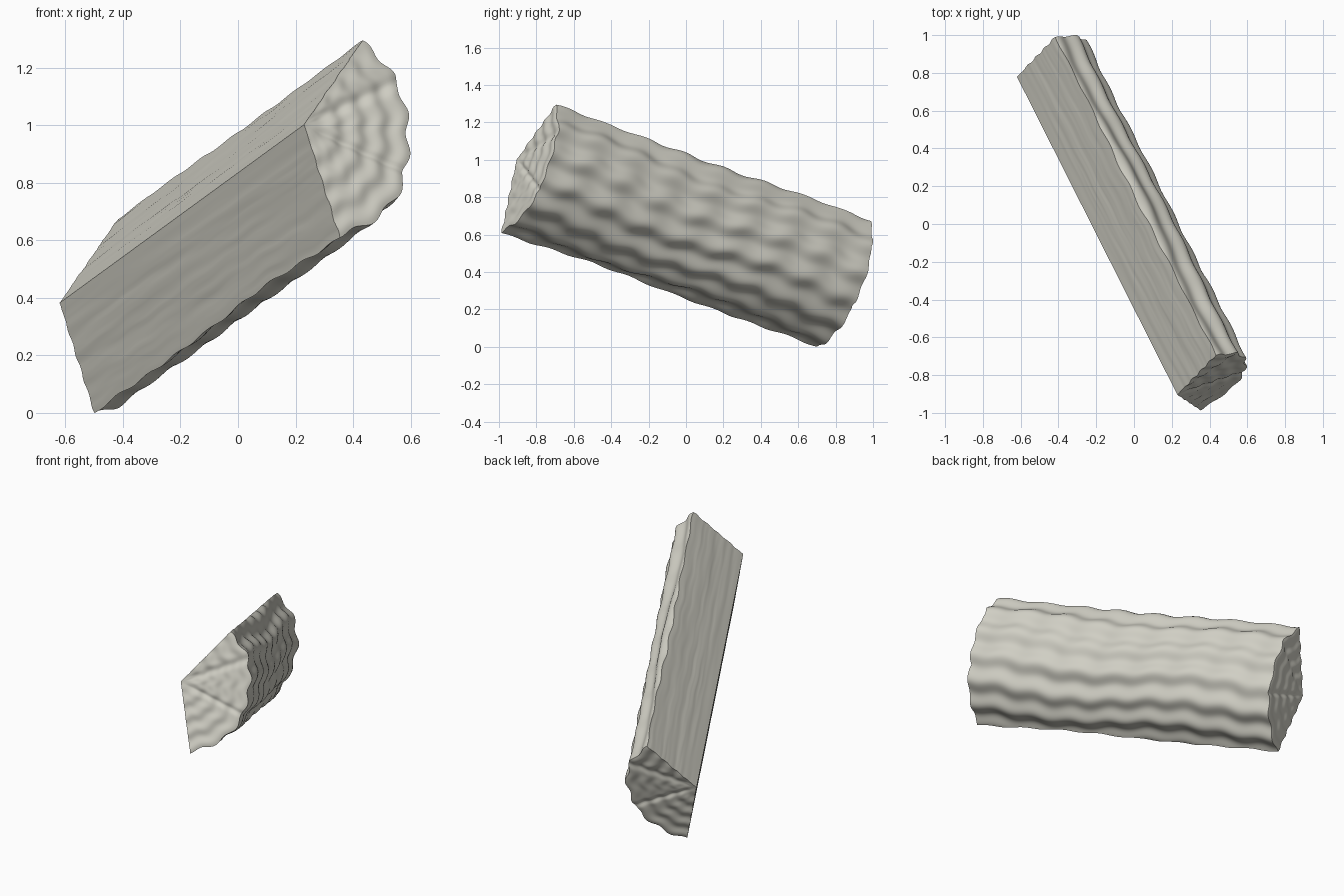
import bpy, bmesh, math
from mathutils import Vector, noise

if "Cube" in bpy.data.objects:
    bpy.data.objects.remove(bpy.data.objects["Cube"])

# Log frame: split edge start, long axis, and the two directions of the wedge section
START = Vector((0.23, -0.905, 1.02))
AXIS = Vector((-0.85, 1.685, -0.62))
A = AXIS.normalized()
U = Vector((0.2, 0.215, 0.29))
U = (U - A * U.dot(A)).normalized()
W = Vector((0.125, -0.085, -0.39))
V = (W - A * W.dot(A) - U * W.dot(U)).normalized()
SPREAD = math.radians(128)
RADIUS = 0.408

wood = bpy.data.materials.new("pale_wood")
wood.diffuse_color = (0.64, 0.63, 0.56, 1)
wood.use_nodes = True
wood.node_tree.nodes["Principled BSDF"].inputs["Base Color"].default_value = wood.diffuse_color


def bark_radius(ang, s):
    """Radius with long wavering ridges."""
    drift = 0.10 * math.sin(s * 9 + ang) + 0.035 * math.sin(s * 50 + ang * 2)
    ridge = math.cos(2 * math.pi * (math.degrees(ang + drift * 0.6) - 46) / 21.3)
    slow = noise.noise(Vector((ang * 2.5, s * 3, 1.7)))
    ripple = math.sin(s * 50 + ang * 4)
    return RADIUS + 0.010 * ridge + 0.010 * slow + 0.004 * ripple


def end_relief(r, ang):
    """Growth rings and radial splits on the sawn ends."""
    h = 0.004 * math.sin(r * 2 * math.pi * 4.5) * min(1, r * 3)
    for deg, width in ((26, 0.022), (73, 0.016)):
        d = r * RADIUS * (ang - math.radians(deg))
        h -= 0.009 * min(1, r * 4) * math.exp(-(d / width) ** 2)
    return h


def point(r, t, s):
    """Map radius, sweep and length (each 0 to 1) to the log surface."""
    ang = t * SPREAD
    rad = r * bark_radius(ang, s)
    p = START + AXIS * s + (U * math.cos(ang) + V * math.sin(ang)) * rad
    p += A * end_relief(r, ang) * (2 * s - 1) * abs(2 * s - 1) ** 30
    # Fibre grain on the two split faces
    if t in (0, 1):
        normal = (V * math.cos(ang) - U * math.sin(ang)) * (1 if t else -1)
        grain = noise.noise(Vector((r * 9 + s * 1.5, s * 3, t * 8)))
        fine = noise.noise(Vector((r * 26, s * 5, t * 8 + 3)))
        p += normal * (0.003 * grain + 0.0015 * fine) * min(1, r * 4)
    return p


def add_sheet(bm, func, nu, nv, outward):
    """Grid of quads facing the outward direction."""
    rows = [[bm.verts.new(func(i / nu, j / nv)) for j in range(nv + 1)]
            for i in range(nu + 1)]
    faces = [bm.faces.new((rows[i][j], rows[i + 1][j],
                           rows[i + 1][j + 1], rows[i][j + 1]))
             for i in range(nu) for j in range(nv)]
    bm.normal_update()
    total = sum((f.normal * f.calc_area() for f in faces), Vector())
    if total.dot(outward) < 0:
        bmesh.ops.reverse_faces(bm, faces=faces)


def make_part(name, sheets):
    bm = bmesh.new()
    for sheet in sheets:
        add_sheet(bm, *sheet)
    bmesh.ops.remove_doubles(bm, verts=bm.verts, dist=0.00005)
    mesh = bpy.data.meshes.new(name)
    bm.to_mesh(mesh)
    bm.free()
    mesh.materials.append(wood)
    obj = bpy.data.objects.new(name, mesh)
    bpy.context.collection.objects.link(obj)
    bpy.ops.object.select_all(action='DESELECT')
    obj.select_set(True)
    bpy.context.view_layer.objects.active = obj
    bpy.ops.object.shade_smooth_by_angle(angle=math.radians(40))
    return obj


NT, NS, NR = 96, 130, 40
edge_dir = U * math.cos(SPREAD) + V * math.sin(SPREAD)
face_out = V * math.cos(SPREAD) - U * math.sin(SPREAD)

# Rounded bark, two flat split faces, two sawn ends
parts = [
    make_part("bark", [(lambda t, s: point(1, t, s), NT, NS, U + edge_dir)]),
    make_part("split_faces", [
        (lambda r, s: point(r, 0, s), NR, NS, -V),
        (lambda r, s: point(r, 1, s), NR, NS, face_out)]),
    make_part("sawn_ends", [
        (lambda r, t: point(r, t, 0), NR, NT, -A),
        (lambda r, t: point(r, t, 1), NR, NT, A)]),
]

# Rest the lowest point on the ground
low = min(v.co.z for o in parts for v in o.data.vertices)
for o in parts:
    for v in o.data.vertices:
        v.co.z -= low
